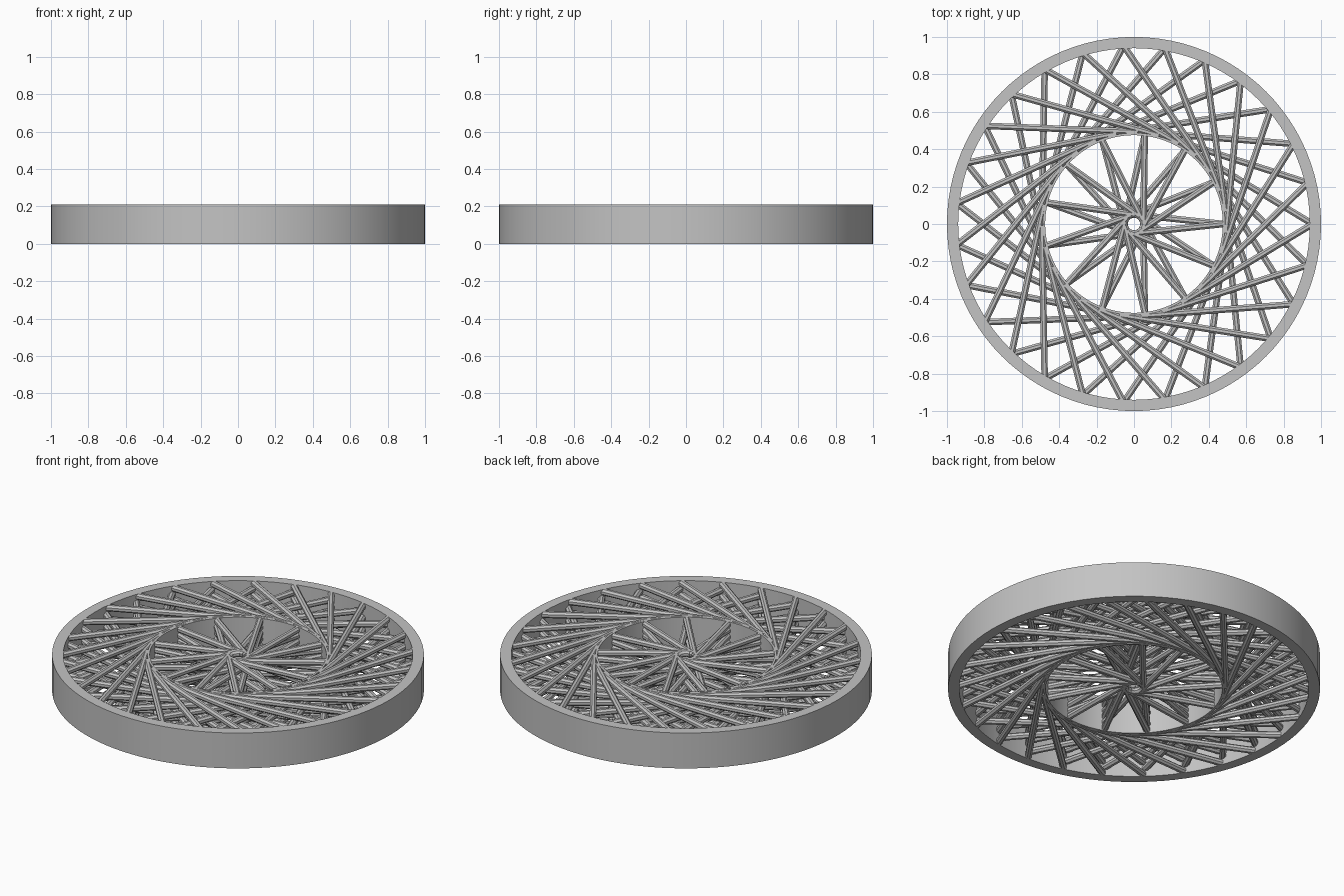
import bpy, bmesh
from math import pi, cos, sin, tau, radians
from mathutils import Matrix, Vector

cube = bpy.data.objects.get("Cube")
if cube:
    bpy.data.objects.remove(cube, do_unlink=True)

HEIGHT = 0.21
LAYERS = 6
PITCH = HEIGHT / LAYERS
SIDES = 8

grey = bpy.data.materials.new("plain_grey")
grey.use_nodes = True
grey.diffuse_color = (0.55, 0.55, 0.55, 1)
grey.node_tree.nodes["Principled BSDF"].inputs["Base Color"].default_value = grey.diffuse_color


def finish(name, bm):
    bmesh.ops.recalc_face_normals(bm, faces=bm.faces)
    mesh = bpy.data.meshes.new(name)
    bm.to_mesh(mesh)
    bm.free()
    mesh.materials.append(grey)
    obj = bpy.data.objects.new(name, mesh)
    bpy.context.collection.objects.link(obj)
    return obj


def polar(r, a, z):
    return Vector((r * cos(a), r * sin(a), z))


def ring(name, r_in, r_out, segments=96):
    """Rectangular profile spun around the vertical axis."""
    bm = bmesh.new()
    corners = [(r_in, 0), (r_out, 0), (r_out, HEIGHT), (r_in, HEIGHT)]
    loops = [[bm.verts.new(polar(r, tau * i / segments, z)) for r, z in corners]
             for i in range(segments)]
    for i, loop in enumerate(loops):
        after = loops[(i + 1) % segments]
        for k in range(4):
            n = (k + 1) % 4
            bm.faces.new((loop[k], after[k], after[n], loop[n]))
    obj = finish(name, bm)
    bpy.ops.object.select_all(action='DESELECT')
    obj.select_set(True)
    bpy.context.view_layer.objects.active = obj
    bpy.ops.object.shade_smooth_by_angle(angle=radians(30))


def add_rod(bm, a, b):
    """Horizontal octagonal rod with a flat side facing up."""
    along = (b - a).normalized()
    up = Vector((0, 0, 1))
    side = up.cross(along)
    turn = Matrix((side, along.cross(side), along)).transposed().to_4x4()
    radius = PITCH / 2 / cos(pi / SIDES)
    place = Matrix.Translation((a + b) / 2) @ turn @ Matrix.Rotation(pi / SIDES, 4, 'Z')
    bmesh.ops.create_cone(bm, cap_ends=True, segments=SIDES, radius1=radius,
                          radius2=radius, depth=(b - a).length, matrix=place)


def spoke_layers(name, count, r_in, r_out, sweep):
    """Stacked layers of tangential rods, alternating in direction."""
    for layer in range(LAYERS):
        z = HEIGHT - PITCH * (layer + 0.5)
        twist = sweep if layer % 2 == 0 else -sweep
        bm = bmesh.new()
        for i in range(count):
            a = tau * i / count
            add_rod(bm, polar(r_in, a - twist, z), polar(r_out, a, z))
        finish(f"{name}_layer_{layer + 1}", bm)


# Rings
ring("outer_rim", 0.94, 1.0)
ring("inner_ring", 0.475, 0.487)

# Spokes between the rings, and spokes inside the inner ring
spoke_layers("outer_spokes", 27, 0.493, 0.955, radians(59))
spoke_layers("inner_spokes", 13, 0.05, 0.478, radians(84))
